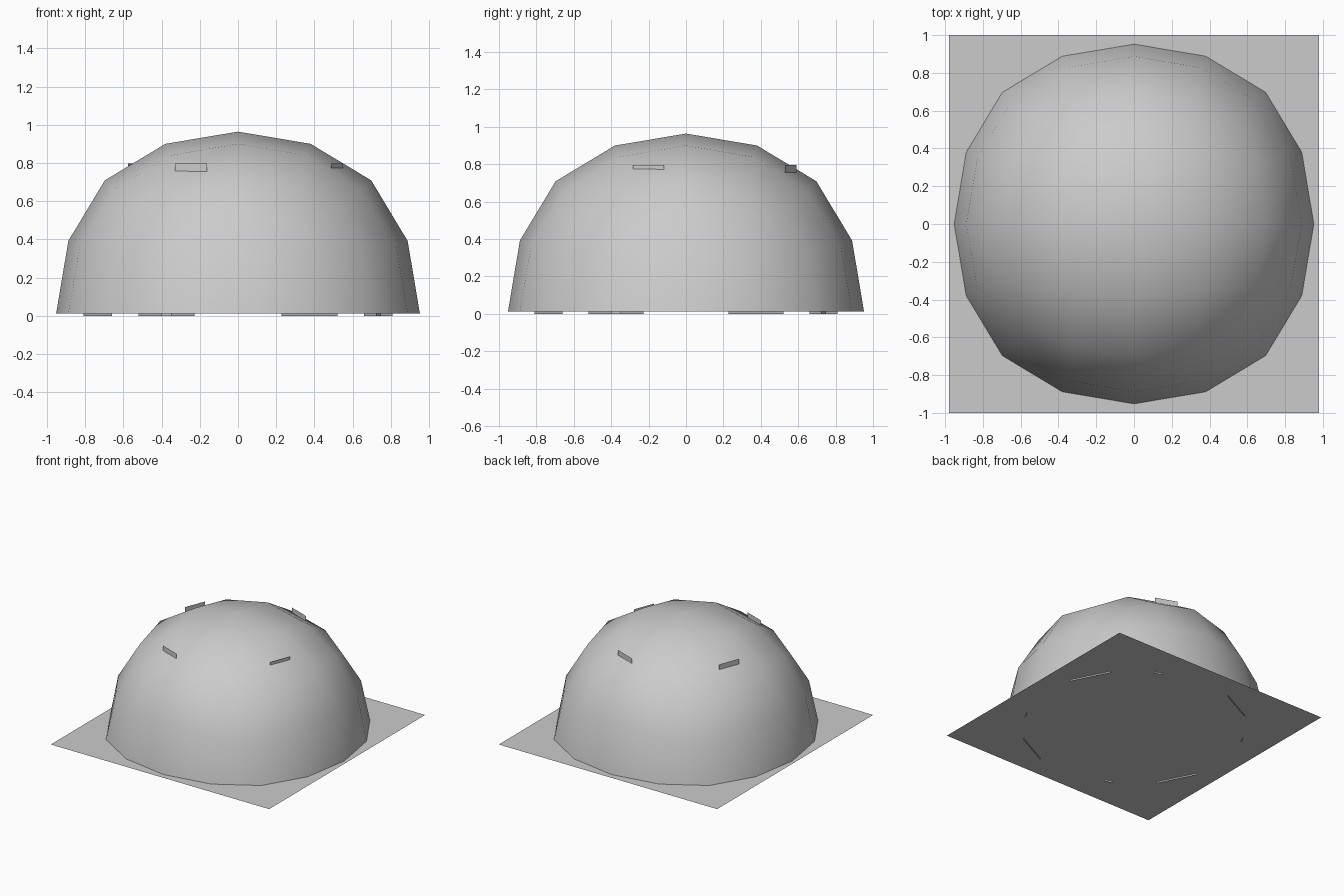
import bpy, bmesh, math
from mathutils import Vector

if "Cube" in bpy.data.objects:
    bpy.data.objects.remove(bpy.data.objects["Cube"])

BASE_Z = 0.012
DOME_R = 0.952


def quad(name, pts):
    mesh = bpy.data.meshes.new(name)
    mesh.from_pydata(pts, [], [(0, 1, 2, 3)])
    ob = bpy.data.objects.new(name, mesh)
    bpy.context.collection.objects.link(ob)
    return ob


def panel(name, cx, cy, angle, width, z0, z1):
    """Thin upright panel, centred at cx, cy and running along angle."""
    d = Vector((math.cos(angle), math.sin(angle))) * width / 2
    a, b = (cx - d.x, cy - d.y), (cx + d.x, cy + d.y)
    return quad(name, [(*a, z0), (*b, z0), (*b, z1), (*a, z1)])


# flat base sheet
quad("base_sheet", [(-0.98, -1, BASE_Z), (0.98, -1, BASE_Z),
                    (0.98, 1, BASE_Z), (-0.98, 1, BASE_Z)])

# dome: twice-subdivided cube, lower half cut away
bpy.ops.mesh.primitive_cube_add(size=2)
dome = bpy.context.object
dome.name = "dome"
sub = dome.modifiers.new("round", 'SUBSURF')
sub.levels = sub.render_levels = 2
sub.use_limit_surface = False
bpy.ops.object.modifier_apply(modifier="round")
bm = bmesh.new()
bm.from_mesh(dome.data)
bmesh.ops.bisect_plane(bm, geom=bm.verts[:] + bm.edges[:] + bm.faces[:],
                       plane_co=(0, 0, 0), plane_no=(0, 0, 1),
                       dist=1e-4, clear_inner=True)
scale = DOME_R / max(v.co.x for v in bm.verts)
for v in bm.verts:
    v.co = v.co * scale + Vector((0, 0, BASE_Z))
bm.to_mesh(dome.data)
bm.free()
dome.data.shade_smooth()

# panel tops poking through the upper dome
for i, (x, y, deg) in enumerate([(-0.245, -0.525, -20), (0.155, 0.56, -20),
                                 (0.518, -0.2, 69), (-0.545, 0.228, 69)]):
    panel(f"upper_panel_{i}", x, y, math.radians(deg), 0.178, 0.755, 0.797)

# panel feet poking just below the base sheet, alternating wide and narrow
for i in range(4):
    for kind, deg, width in (("wide", 27, 0.33), ("narrow", 63, 0.06)):
        a = math.radians(deg + 90 * i)
        panel(f"{kind}_foot_{i}", 0.825 * math.cos(a), 0.825 * math.sin(a),
              a + math.pi / 2, width, 0, 0.06)
